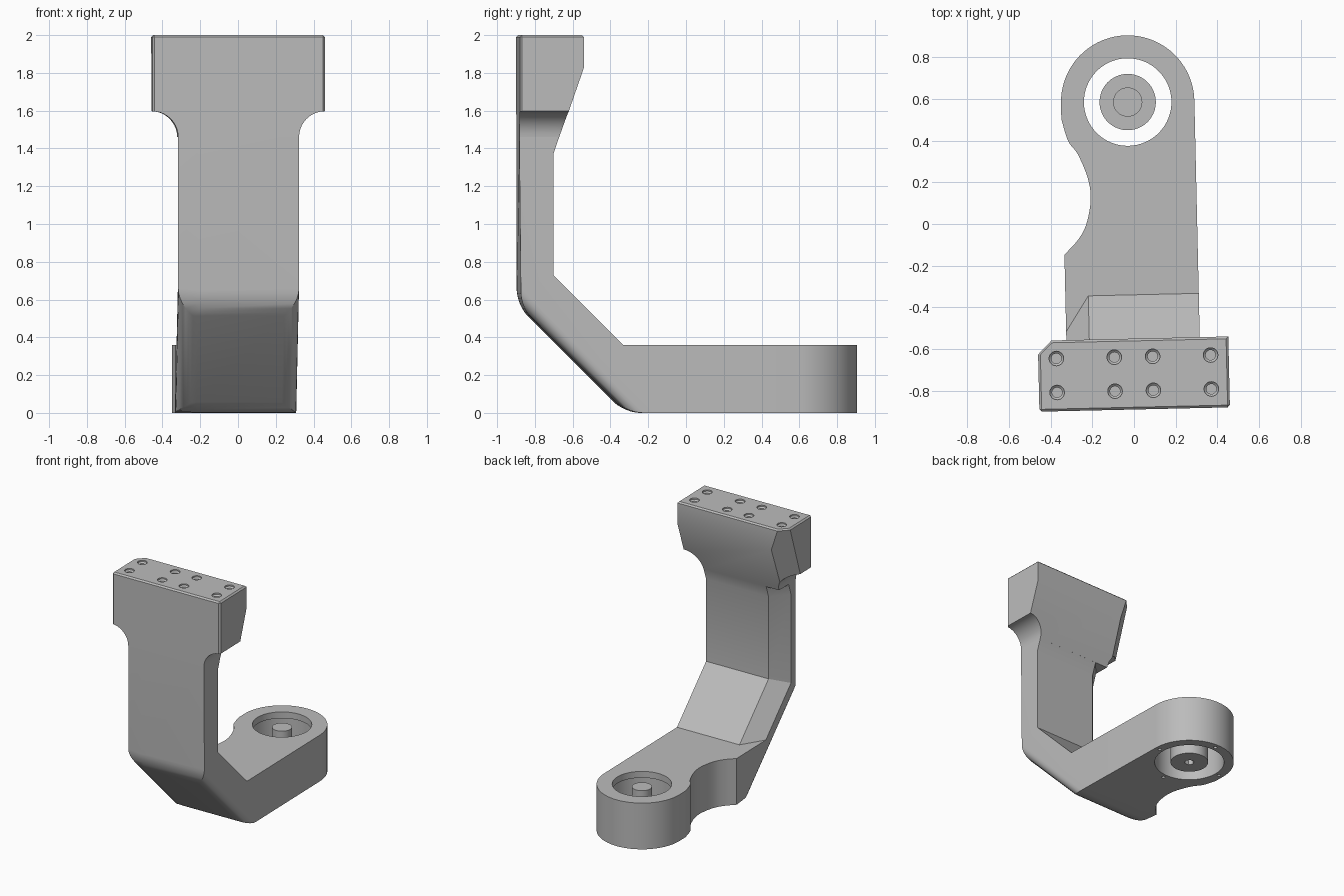
import bpy, bmesh, math
from mathutils import Matrix, Vector

cube = bpy.data.objects.get("Cube")
if cube:
    bpy.data.objects.remove(cube, do_unlink=True)

grey = bpy.data.materials.new("machined grey")
grey.use_nodes = True
grey.diffuse_color = (0.5, 0.5, 0.5, 1)
grey.node_tree.nodes["Principled BSDF"].inputs["Base Color"].default_value = (0.5, 0.5, 0.5, 1)

HALF, HEAD, FRONT, JOINT, THICK, RING_Y = 0.32, 0.457, -0.89, 1.46, 0.36, 0.585


def finish(bm, name):
    bmesh.ops.recalc_face_normals(bm, faces=bm.faces)
    mesh = bpy.data.meshes.new(name)
    bm.to_mesh(mesh)
    bm.free()
    obj = bpy.data.objects.new(name, mesh)
    bpy.context.collection.objects.link(obj)
    mesh.materials.append(grey)
    return obj


def loft(sections):
    """Closed solid through matching point loops."""
    bm = bmesh.new()
    loops = [[bm.verts.new(p) for p in s] for s in sections]
    n = len(loops[0])
    for a, b in zip(loops, loops[1:]):
        for i in range(n):
            j = (i + 1) % n
            bm.faces.new((a[i], a[j], b[j], b[i]))
    bm.faces.new(loops[0])
    bm.faces.new(loops[-1])
    bmesh.ops.recalc_face_normals(bm, faces=bm.faces)
    return bm, loops


def circle(r, x, y, z, n=64):
    return [(x + r * math.cos(2 * math.pi * i / n), y + r * math.sin(2 * math.pi * i / n), z)
            for i in range(n)]


def turned(name, steps, x=0, y=0, n=64):
    """Stepped round solid from (radius, height) pairs."""
    return finish(loft([circle(r, x, y, z, n) for r, z in steps])[0], name)


def boolean(obj, other, operation="DIFFERENCE"):
    other.hide_render = True
    mod = obj.modifiers.new("cut", "BOOLEAN")
    mod.operation, mod.solver, mod.object = operation, "EXACT", other
    bpy.context.view_layer.objects.active = obj
    bpy.ops.object.modifier_apply(modifier=mod.name)
    bpy.data.objects.remove(other, do_unlink=True)


def smooth_path(pts, steps=5):
    """Catmull-Rom curve through the points."""
    p = [Vector(q) for q in pts]
    p = [2 * p[0] - p[1]] + p + [2 * p[-1] - p[-2]]
    out = []
    for a, b, c, d in zip(p, p[1:], p[2:], p[3:]):
        for k in range(steps):
            t = k / steps
            out.append(0.5 * (2 * b + (c - a) * t + (2 * a - 5 * b + 4 * c - d) * t * t
                              + (3 * b - a - 3 * c + d) * t ** 3))
    return out + [p[-2]]


# Upright and sloping elbow, with one inner corner chamfered
outer = [(FRONT, JOINT), (FRONT, 0.57), (-0.32, 0), (-0.14, 0), (-0.14, THICK)]
inner = [(-0.34, THICK), (-0.71, 0.73), (-0.71, 1.37), (-0.679, JOINT)]
chamfer = [(-0.51, THICK), (-0.83, 0.68), (-0.83, 1.37), (-0.80, JOINT)]
stations = [(HALF, inner), (-0.21, inner), (-HALF, chamfer)]
bm, loops = loft([[(x, y, z) for y, z in outer + back] for x, back in stations])
bends = {v for loop in loops for v in loop[1:3]}
sides = set(loops[0] + loops[2])
middle = set(loops[1])
edges = [e for e in bm.edges if set(e.verts) <= bends
         and not set(e.verts) <= middle]
bmesh.ops.bevel(bm, geom=edges, offset=0.08, segments=6, profile=0.5,
                affect="EDGES", clamp_overlap=True)
upright = finish(bm, "upright")

# Mounting head: flared front outline kept within the side outline
r = HEAD - HALF
flare = [(HEAD - r * math.cos(a), JOINT + r * math.sin(a))
         for a in [math.pi / 2 * i / 10 for i in range(11)]]
half = flare + [(HEAD, 2)]
outline = half + [(-x, z) for x, z in reversed(half)]
head = finish(loft([[(x, y, z) for x, z in outline] for y in (FRONT, -0.4)])[0], "head")
side = [(FRONT, JOINT - 0.2), (FRONT - 0.1, JOINT - 0.2), (FRONT - 0.1, 2.1), (-0.55, 2.1),
        (-0.55, 1.83), (-0.71, 1.37), (-0.71, JOINT - 0.2)]
limit = finish(loft([[(x, y, z) for y, z in side] for x in (-0.6, 0.6)])[0], "head_limit")
boolean(head, limit, "INTERSECT")

# Head corner chamfer and fine edge breaks
bm = bmesh.new()
bm.from_mesh(head.data)
cut = bmesh.ops.bisect_plane(bm, geom=bm.verts[:] + bm.edges[:] + bm.faces[:],
                             plane_co=(-0.395, -0.55, 2), plane_no=(-1, 1, -0.325),
                             clear_outer=True)
rim = [g for g in cut["geom_cut"] if isinstance(g, bmesh.types.BMEdge)]
bmesh.ops.edgeloop_fill(bm, edges=rim)


def is_broken(e):
    top = all(v.co.z > 1.999 for v in e.verts)
    front = all(abs(v.co.x) > HEAD - 0.001 and v.co.y < FRONT + 0.001 for v in e.verts)
    return top or front


bmesh.ops.bevel(bm, geom=[e for e in bm.edges if is_broken(e)], offset=0.011,
                segments=1, affect="EDGES")
bm.to_mesh(head.data)
bm.free()

# Countersunk bolt holes in the head
for x in (-0.37, -0.092, 0.092, 0.37):
    for y in (-0.637, -0.80):
        steps = [(0.024, 1.88), (0.024, 1.98), (0.035, 1.99), (0.035, 2.02)]
        boolean(head, turned("hole_cutter", steps, x, y, 24))

# Arm with a rounded end and a scooped side
scoop = smooth_path([(-HALF, 0.51), (-0.29, 0.405), (-0.245, 0.34), (-0.2, 0.225),
                     (-0.188, 0.12), (-0.213, 0), (-0.257, -0.075), (-HALF, -0.14)])
end = [(HALF * math.cos(a), RING_Y + HALF * math.sin(a))
       for a in [math.pi * i / 36 for i in range(37)]]
plan = [(HALF, -0.14)] + end + [tuple(p) for p in scoop]
arm = finish(loft([[(x, y, z) for x, y in plan] for z in (0, THICK)])[0], "arm")

# Stepped socket and four screw holes under the arm end
boolean(arm, turned("socket_cutter", [(0.25, -0.05), (0.25, 0.31), (0.21, 0.31), (0.21, 0.5)],
                    0, RING_Y))
for i in range(4):
    a = math.pi / 2 * i
    boolean(arm, turned("screw_cutter", [(0.013, -0.05), (0.013, 0.1)],
                        0.284 * math.cos(a), RING_Y + 0.284 * math.sin(a), 16))

# Hub inside the socket, with a hexagonal drive hole
hub = turned("hub", [(0.135, 0), (0.135, 0.12), (0.07, 0.12), (0.07, 0.34)], 0, RING_Y)
boolean(hub, turned("hex_cutter", [(0.036, -0.05), (0.036, 0.1)], 0, RING_Y, 6))

# Slight turn of the whole bracket, then shading
place = Matrix.Translation((-0.017, 0, 0)) @ Matrix.Rotation(0.0227, 4, "Z")
bpy.ops.object.select_all(action="DESELECT")
for obj in (upright, head, arm, hub):
    obj.data.transform(place)
    obj.select_set(True)
bpy.context.view_layer.objects.active = upright
bpy.ops.object.shade_smooth_by_angle(angle=math.radians(25))
